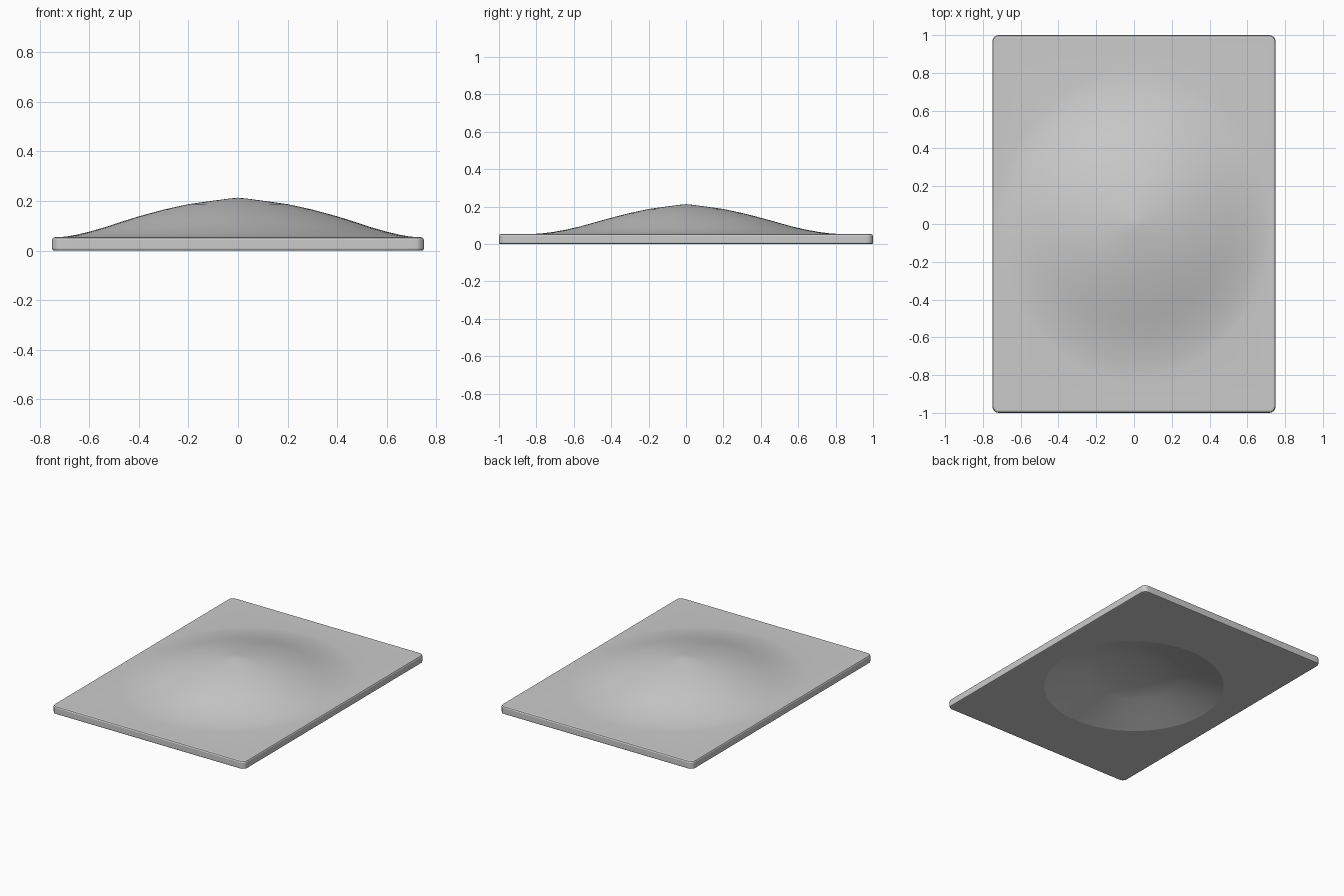
import bpy, bmesh, math

if "Cube" in bpy.data.objects:
    bpy.data.objects.remove(bpy.data.objects["Cube"])

HX, HY, CORNER, TOP = 0.75, 1.0, 0.035, 0.054


def outline(inset):
    """Rounded rectangle, counter-clockwise, with evenly split straight sides."""
    r = CORNER
    pts = []
    for k, (sx, sy) in enumerate([(1, 1), (-1, 1), (-1, -1), (1, -1)]):
        cx, cy = sx * (HX - r), sy * (HY - r)
        for i in range(7):
            a = math.pi / 2 * (k + i / 6)
            pts.append((cx + (r - inset) * math.cos(a), cy + (r - inset) * math.sin(a)))
    full = []
    for i, p in enumerate(pts):
        q = pts[(i + 1) % len(pts)]
        n = 30 if math.dist(p, q) > 0.5 else 1
        full += [(p[0] + (q[0] - p[0]) * j / n, p[1] + (q[1] - p[1]) * j / n) for j in range(n)]
    return full


ANGLES = [math.atan2(y, x) for x, y in outline(0)]
bm = bmesh.new()


def ring(points, z):
    return [bm.verts.new((x, y, z)) for x, y in points]


def oval(rx, ry, z):
    # oval whose points line up with the outline by direction
    pts = []
    for a in ANGLES:
        r = 1 / math.hypot(math.cos(a) / rx, math.sin(a) / ry)
        pts.append((r * math.cos(a), r * math.sin(a)))
    return ring(pts, z)


# Low peaked dome on the top face: radius, height
dome = [(0.04, 0.209), (0.1, 0.201), (0.2, 0.187), (0.3, 0.165), (0.4, 0.138),
        (0.47, 0.116), (0.54, 0.093), (0.6, 0.076), (0.65, 0.064), (0.69, 0.057), (0.72, TOP)]
rings = [oval(r, r * (1 + 0.13 * (r / 0.72) ** 3), z) for r, z in dome]

# Slab rim with softened edges
for inset, z in [(0.012, TOP), (0.004, TOP - 0.003), (0, TOP - 0.01),
                 (0, 0.008), (0.002, 0.002), (0.008, 0)]:
    rings.append(ring(outline(inset), z))

# Conical recess with a flat centre on the underside
for r, z in [(0.585, 0), (0.45, 0.046), (0.32, 0.088), (0.2, 0.12)]:
    rings.append(oval(r, r, z))

for a, b in zip(rings, rings[1:]):
    n = len(a)
    for i in range(n):
        j = (i + 1) % n
        bm.faces.new((a[i], b[i], b[j], a[j]))

# Close the dome peak and the recess floor
for loop, z in [(rings[0], 0.213), (rings[-1], 0.12)]:
    c = bm.verts.new((0, 0, z))
    for i in range(len(loop)):
        bm.faces.new((loop[i], loop[(i + 1) % len(loop)], c))

bmesh.ops.recalc_face_normals(bm, faces=bm.faces)
mesh = bpy.data.meshes.new("domed_slab")
bm.to_mesh(mesh)
bm.free()
slab = bpy.data.objects.new("domed_slab", mesh)
bpy.context.collection.objects.link(slab)
bpy.context.view_layer.objects.active = slab
slab.select_set(True)
bpy.ops.object.shade_smooth_by_angle(angle=math.radians(15))
